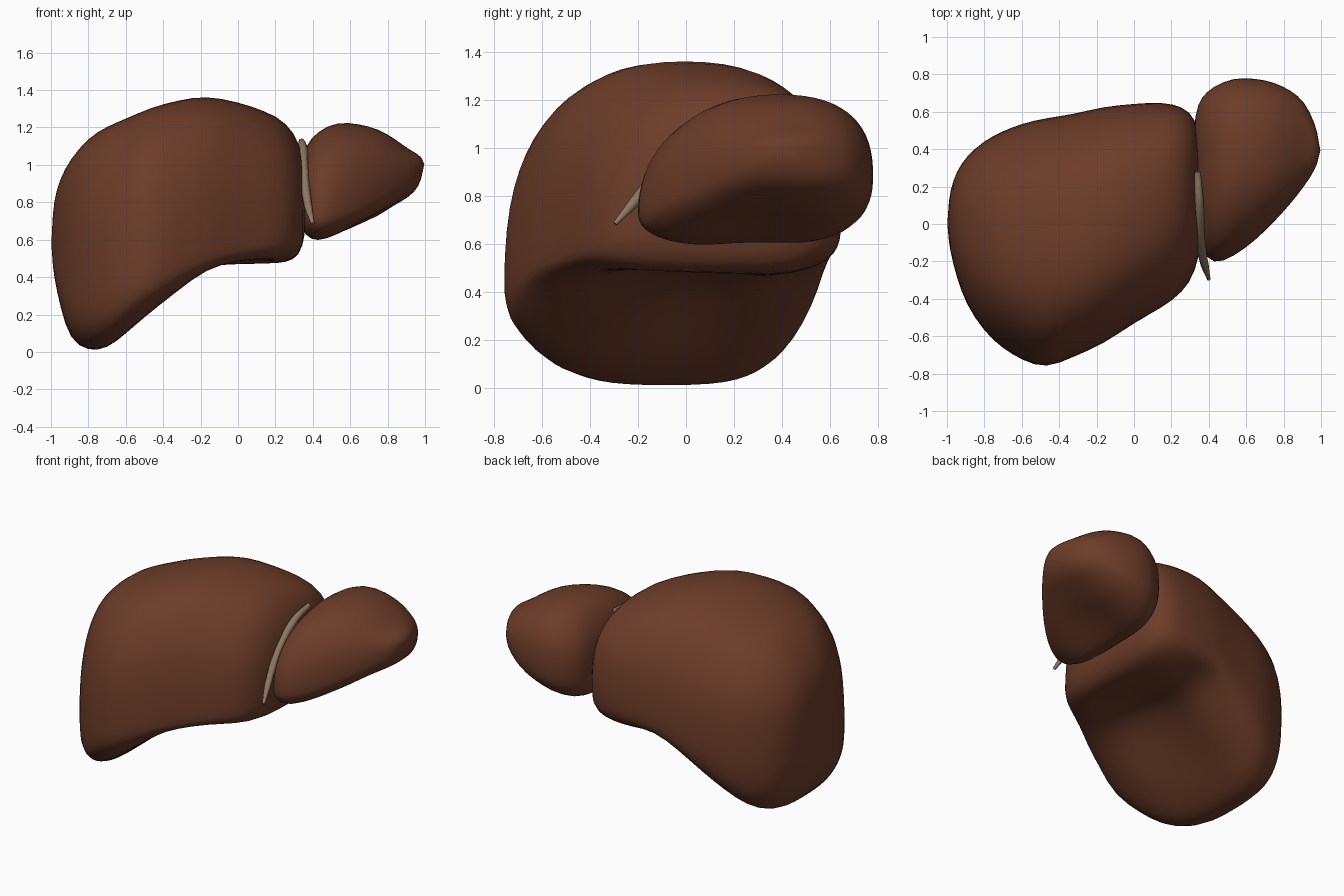
import bpy, bmesh, math

def material(name, rgb):
    m = bpy.data.materials.new(name)
    m.diffuse_color = (*rgb, 1)
    return m

LIVER = material("liver brown", (0.15, 0.046, 0.022))
LIGAMENT = material("ligament tan", (0.27, 0.19, 0.12))
SEGS = 32

def spow(v, p):
    return math.copysign(abs(v) ** p, v)

def lobe(name, start, stations, end, dents, n_top, n_low):
    """Loft along x. Station: x, front y, back y, bottom z, top z,
    z of the widest point at front and at back, y shift of the top."""
    bm = bmesh.new()
    rings = []
    for x, yf, yb, zb, zt, zmf, zmb, shift in stations:
        ring = []
        for i in range(SEGS):
            a = 2 * math.pi * i / SEGS
            n = n_top if math.sin(a) >= 0 else n_low
            c, s = spow(math.cos(a), 2 / n), spow(math.sin(a), 2 / n)
            y = (yf + yb) / 2 + c * (yb - yf) / 2
            zm = (zmf + zmb) / 2 + c * (zmb - zmf) / 2
            if s >= 0:
                z = zm + (zt - zm) * s
                y += shift * s * s
            else:
                z = zm + (zm - zb) * s
                # hollows of the underside
                for dx, dy, rx, ry, h in dents:
                    z += -s * h * math.exp(-((x - dx) / rx) ** 2 - ((y - dy) / ry) ** 2)
            ring.append(bm.verts.new((x, y, z)))
        rings.append(ring)
    for r, q in zip(rings, rings[1:]):
        for i in range(SEGS):
            j = (i + 1) % SEGS
            bm.faces.new((r[i], r[j], q[j], q[i]))
    for ring, tip in ((rings[0], start), (rings[-1], end)):
        v = bm.verts.new(tip)
        for i in range(SEGS):
            bm.faces.new((ring[i], ring[(i + 1) % SEGS], v))
    bmesh.ops.recalc_face_normals(bm, faces=bm.faces)
    me = bpy.data.meshes.new(name)
    bm.to_mesh(me)
    bm.free()
    for p in me.polygons:
        p.use_smooth = True
    me.materials.append(LIVER)
    ob = bpy.data.objects.new(name, me)
    bpy.context.collection.objects.link(ob)
    sub = ob.modifiers.new("smooth", 'SUBSURF')
    sub.levels = sub.render_levels = 1
    return ob

# Large right lobe with its low outer corner and hollow underside
lobe("right_lobe", (-1.0, 0.0, 0.58), [
    (-0.985, -0.14, 0.18, 0.40, 0.82, 0.52, 0.60, 0),
    (-0.95, -0.28, 0.28, 0.24, 0.93, 0.42, 0.58, 0),
    (-0.90, -0.43, 0.36, 0.06, 1.03, 0.38, 0.55, 0),
    (-0.80, -0.58, 0.45, 0.00, 1.15, 0.36, 0.54, 0),
    (-0.70, -0.67, 0.50, 0.01, 1.21, 0.37, 0.54, 0),
    (-0.60, -0.73, 0.54, 0.08, 1.25, 0.39, 0.55, 0),
    (-0.47, -0.78, 0.57, 0.18, 1.31, 0.43, 0.57, 0),
    (-0.32, -0.71, 0.59, 0.28, 1.35, 0.47, 0.60, 0),
    (-0.17, -0.65, 0.63, 0.40, 1.375, 0.52, 0.65, 0),
    (0.00, -0.53, 0.645, 0.44, 1.34, 0.56, 0.68, 0),
    (0.15, -0.45, 0.655, 0.46, 1.29, 0.60, 0.70, 0.02),
    (0.26, -0.37, 0.63, 0.47, 1.23, 0.62, 0.72, 0.04),
    (0.33, -0.26, 0.57, 0.51, 1.12, 0.68, 0.75, 0.05),
    (0.36, -0.10, 0.42, 0.62, 0.98, 0.75, 0.80, 0.03),
], (0.365, 0.15, 0.8),
    [(-0.2, -0.08, 0.28, 0.32, 0.13), (-0.2, 0.5, 0.14, 0.16, 0.10)], 2.5, 3.0)

# Smaller left lobe tapering to a tip
lobe("left_lobe", (0.31, 0.3, 0.84), [
    (0.325, 0.02, 0.60, 0.68, 1.00, 0.78, 0.86, 0.04),
    (0.36, -0.14, 0.68, 0.61, 1.10, 0.75, 0.86, 0.08),
    (0.42, -0.225, 0.735, 0.57, 1.18, 0.74, 0.86, 0.09),
    (0.53, -0.18, 0.785, 0.60, 1.235, 0.75, 0.87, 0.08),
    (0.65, -0.09, 0.78, 0.66, 1.22, 0.79, 0.88, 0.05),
    (0.75, 0.01, 0.76, 0.71, 1.195, 0.84, 0.90, 0.02),
    (0.84, 0.11, 0.715, 0.78, 1.14, 0.89, 0.93, 0),
    (0.91, 0.20, 0.66, 0.82, 1.085, 0.93, 0.95, 0),
    (0.97, 0.29, 0.54, 0.88, 1.055, 0.97, 0.98, 0),
], (1.0, 0.39, 1.01), [(0.6, 0.3, 0.2, 0.2, 0.06)], 2.3, 2.7)

# Pale ligament strip lying in the cleft between the lobes
cu = bpy.data.curves.new("ligament", 'CURVE')
cu.dimensions = '3D'
cu.bevel_depth = 0.024
cu.bevel_resolution = 2
cu.resolution_u = 6
cu.use_fill_caps = True
path = [(0.34, 0.28, 1.125, 0.7), (0.348, 0.12, 1.09, 1), (0.352, -0.03, 0.99, 1),
        (0.362, -0.14, 0.87, 1), (0.378, -0.22, 0.77, 0.9), (0.40, -0.295, 0.685, 0.4)]
sp = cu.splines.new('BEZIER')
sp.bezier_points.add(len(path) - 1)
for bp, (x, y, z, r) in zip(sp.bezier_points, path):
    bp.co, bp.radius = (x, y, z), r
    bp.handle_left_type = bp.handle_right_type = 'AUTO'
cu.materials.append(LIGAMENT)
lig = bpy.data.objects.new("ligament", cu)
bpy.context.collection.objects.link(lig)
